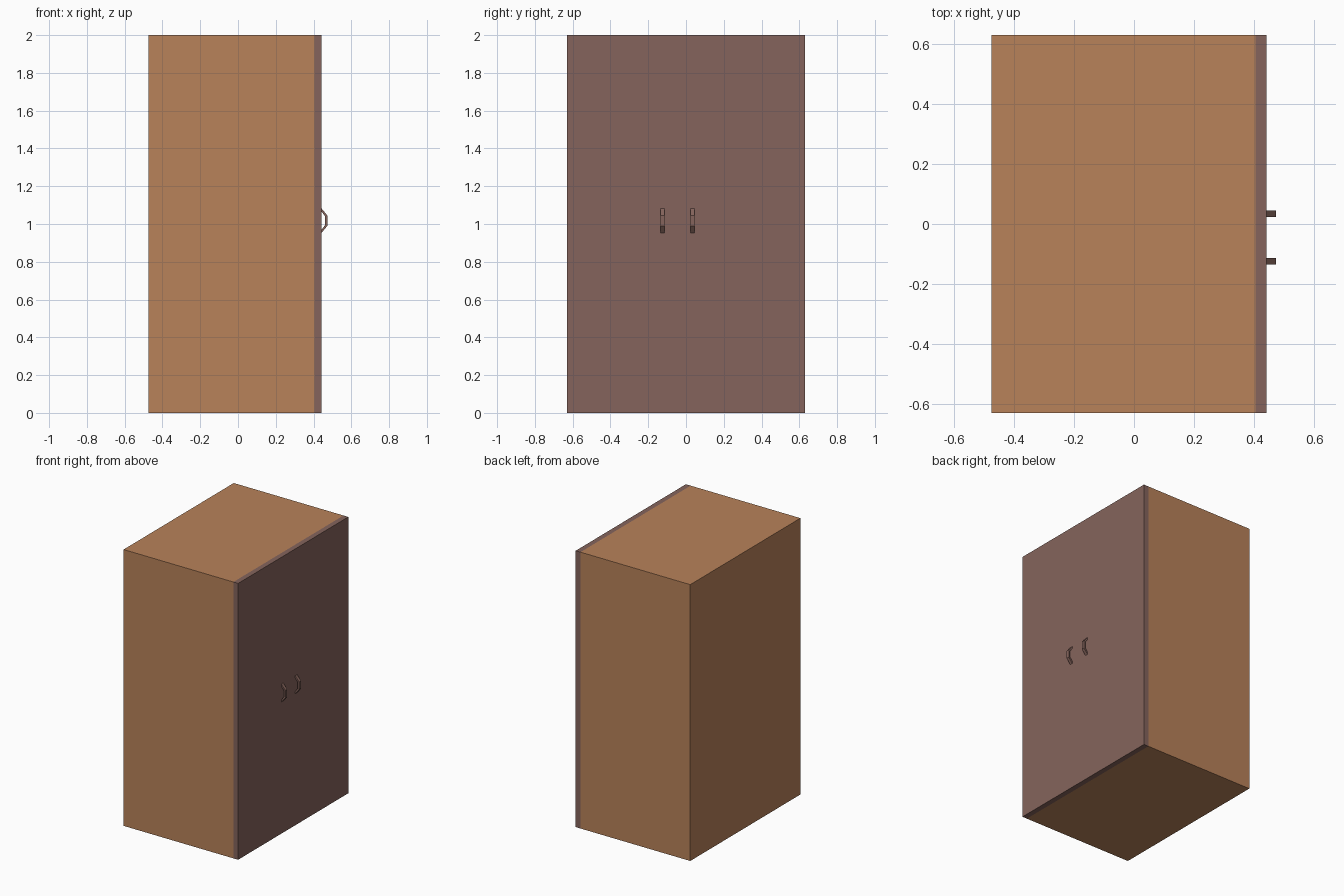
import bpy, bmesh

if "Cube" in bpy.data.objects:
    bpy.data.objects.remove(bpy.data.objects["Cube"])


def material(name, srgb):
    m = bpy.data.materials.new(name)
    lin = [((c / 255 + 0.055) / 1.055) ** 2.4 for c in srgb]
    m.diffuse_color = (*lin, 1)
    m.use_nodes = True
    m.node_tree.nodes["Principled BSDF"].inputs["Base Color"].default_value = m.diffuse_color
    return m


wood = material("warm wood", (184, 130, 90))
dark = material("dark door wood", (133, 100, 92))


def box(name, lo, hi, mat):
    mid = [(a + b) / 2 for a, b in zip(lo, hi)]
    bpy.ops.mesh.primitive_cube_add(size=1, location=mid)
    ob = bpy.context.object
    ob.name = name
    ob.scale = [b - a for a, b in zip(lo, hi)]
    bpy.ops.object.transform_apply(location=False, rotation=False, scale=True)
    ob.data.materials.append(mat)


def handle(name, y, w=0.022):
    # bent strip: outer and inner profile in x-z, extruded along y
    outer = [(0.44, 0.95), (0.473, 0.99), (0.473, 1.045), (0.44, 1.085)]
    inner = [(0.44, 1.069), (0.461, 1.041), (0.461, 0.994), (0.44, 0.966)]
    prof = outer + inner
    n = len(prof)
    bm = bmesh.new()
    a, b = [[bm.verts.new((x, y + s * w / 2, z)) for x, z in prof] for s in (-1, 1)]
    for i in range(n):
        j = (i + 1) % n
        bm.faces.new((a[i], a[j], b[j], b[i]))
    for i in range(3):  # side faces, one quad per segment
        for r in (a, b):
            bm.faces.new((r[i], r[i + 1], r[n - 2 - i], r[n - 1 - i]))
    bmesh.ops.recalc_face_normals(bm, faces=bm.faces)
    me = bpy.data.meshes.new(name)
    bm.to_mesh(me)
    bm.free()
    me.materials.append(dark)
    bpy.context.collection.objects.link(bpy.data.objects.new(name, me))


# Cabinet body
box("cabinet_body", (-0.475, -0.63, 0), (0.404, 0.63, 2), wood)
# Two doors meeting between the handles
seam = -0.045
box("door_front", (0.404, -0.63, 0), (0.442, seam, 2), dark)
box("door_back", (0.404, seam, 0), (0.442, 0.63, 2), dark)
# Door handles
handle("handle_front", seam - 0.079)
handle("handle_back", seam + 0.079)
